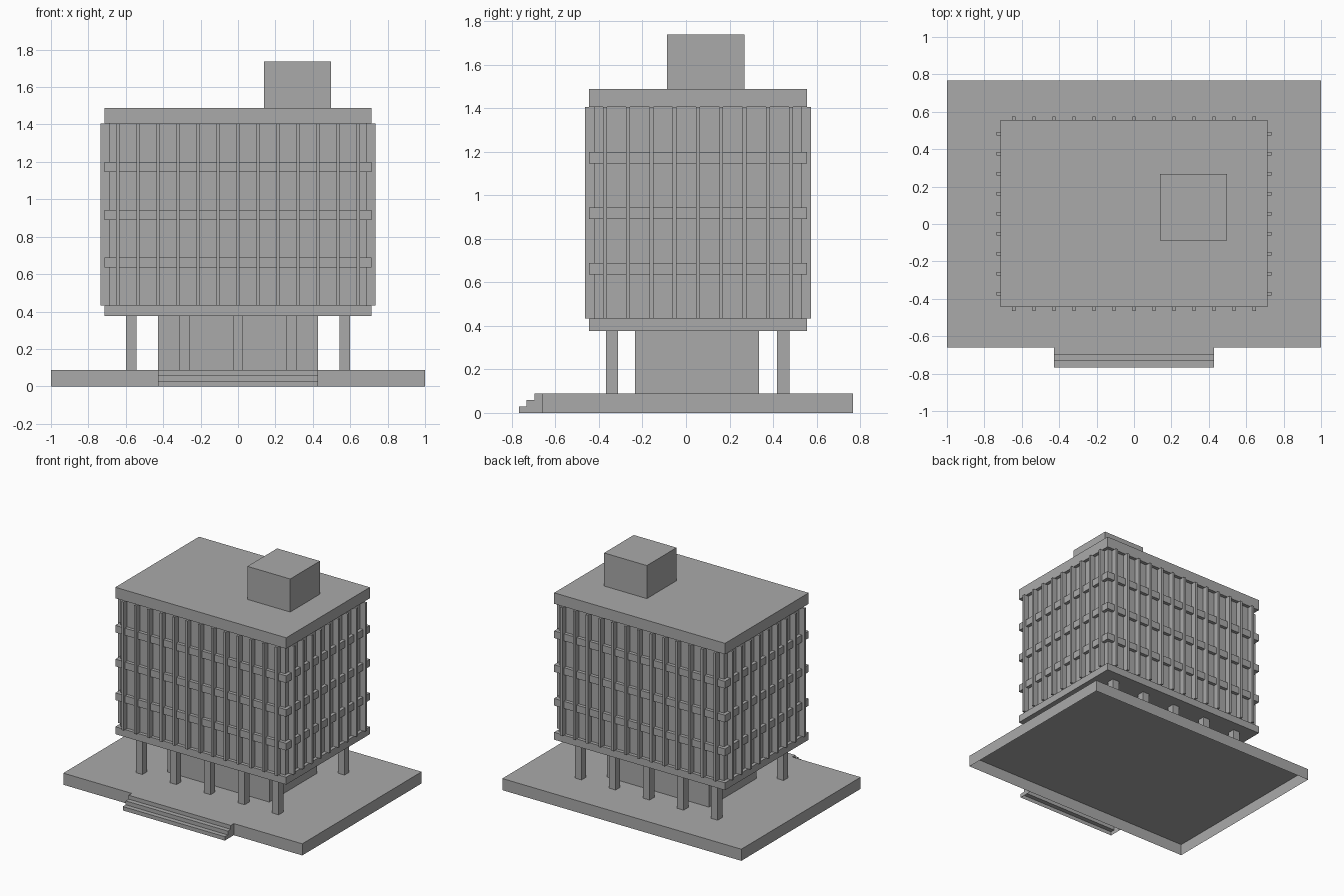
import bpy
import bmesh

default = bpy.data.objects.get("Cube")
if default:
    bpy.data.objects.remove(default, do_unlink=True)

# One material for the whole building
concrete = bpy.data.materials.new("concrete_grey")
concrete.use_nodes = True
GREY = (0.4, 0.4, 0.4, 1)
concrete.diffuse_color = GREY
concrete.node_tree.nodes["Principled BSDF"].inputs["Base Color"].default_value = GREY


def finish(name, bm):
    mesh = bpy.data.meshes.new(name)
    bm.to_mesh(mesh)
    bm.free()
    mesh.materials.append(concrete)
    obj = bpy.data.objects.new(name, mesh)
    bpy.context.collection.objects.link(obj)
    return obj


def add_box(bm, x, y, z):
    """Add a box spanning the given (low, high) ranges."""
    verts = bmesh.ops.create_cube(bm, size=1)["verts"]
    for v in verts:
        for axis, (low, high) in enumerate((x, y, z)):
            v.co[axis] = high if v.co[axis] > 0 else low
    return verts


def box(name, x, y, z, open_bottom=False):
    bm = bmesh.new()
    add_box(bm, x, y, z)
    if open_bottom:
        bm.normal_update()
        under = [f for f in bm.faces if f.normal.z < -0.5]
        bmesh.ops.delete(bm, geom=under, context='FACES')
    return finish(name, bm)


def around(centre, half):
    return (centre - half, centre + half)


GROUND, SOFFIT, FLOOR, EAVES, ROOF = 0.088, 0.377, 0.433, 1.405, 1.488
MID_Y = 0.055
SLAB_X, SLAB_Y = around(0, 0.715), around(MID_Y, 0.5)
WALL_X, WALL_Y = around(0, 0.69), around(MID_Y, 0.475)
ENTRY_X = around(0, 0.427)
BASE_FRONT = -0.66

# Plinth: a shell open underneath
box("plinth", (-1, 1), (BASE_FRONT, 0.767), (0, GROUND), open_bottom=True)

# Entrance steps: stair profile swept across, open underneath and at the back
tread, rise = 0.035, GROUND / 3
profile = [(-0.767, 0)]
for i in range(3):
    y = -0.767 + i * tread
    profile.append((y, (i + 1) * rise))
    next_y = y + tread if i < 2 else BASE_FRONT
    profile.append((next_y, (i + 1) * rise))
profile.append((BASE_FRONT, 0))
bm = bmesh.new()
left, right = [[bm.verts.new((x, y, z)) for y, z in profile] for x in ENTRY_X]
bm.faces.new(left)
bm.faces.new(reversed(right))
for i in range(len(profile) - 2):
    bm.faces.new((left[i], right[i], right[i + 1], left[i + 1]))
bmesh.ops.recalc_face_normals(bm, faces=bm.faces)
finish("entrance_steps", bm)

# Ground floor core and the two rows of columns
box("ground_floor_core", ENTRY_X, (-0.235, 0.335), (GROUND, SOFFIT))
bm = bmesh.new()
for y in (-0.34, 0.447):
    for i in range(-2, 3):
        add_box(bm, around(i * 0.285, 0.028), around(y, 0.028), (GROUND, SOFFIT))
finish("columns", bm)

# Upper block, floor slabs and roof
box("upper_walls", WALL_X, WALL_Y, (FLOOR, EAVES))
box("lowest_slab", SLAB_X, SLAB_Y, (SOFFIT, FLOOR))
for i, z in enumerate((0.662, 0.917, 1.173)):
    box(f"floor_band_{i + 1}", SLAB_X, SLAB_Y, around(z, 0.027))
box("roof_slab", SLAB_X, SLAB_Y, (EAVES, ROOF))
box("rooftop_plant_room", (0.14, 0.498), (-0.087, 0.268), (ROOF, 1.738))

# Vertical fins on all four sides
PITCH, HALF, OUT = 0.107, 0.009, 0.045
bm = bmesh.new()
for i in range(-6, 7):
    for y in ((WALL_Y[0] - OUT, WALL_Y[0]), (WALL_Y[1], WALL_Y[1] + OUT)):
        add_box(bm, around(i * PITCH, HALF), y, (FLOOR, EAVES))
for i in range(-4, 5):
    for x in ((WALL_X[0] - OUT, WALL_X[0]), (WALL_X[1], WALL_X[1] + OUT)):
        add_box(bm, x, around(MID_Y + i * PITCH, HALF), (FLOOR, EAVES))
finish("facade_fins", bm)
